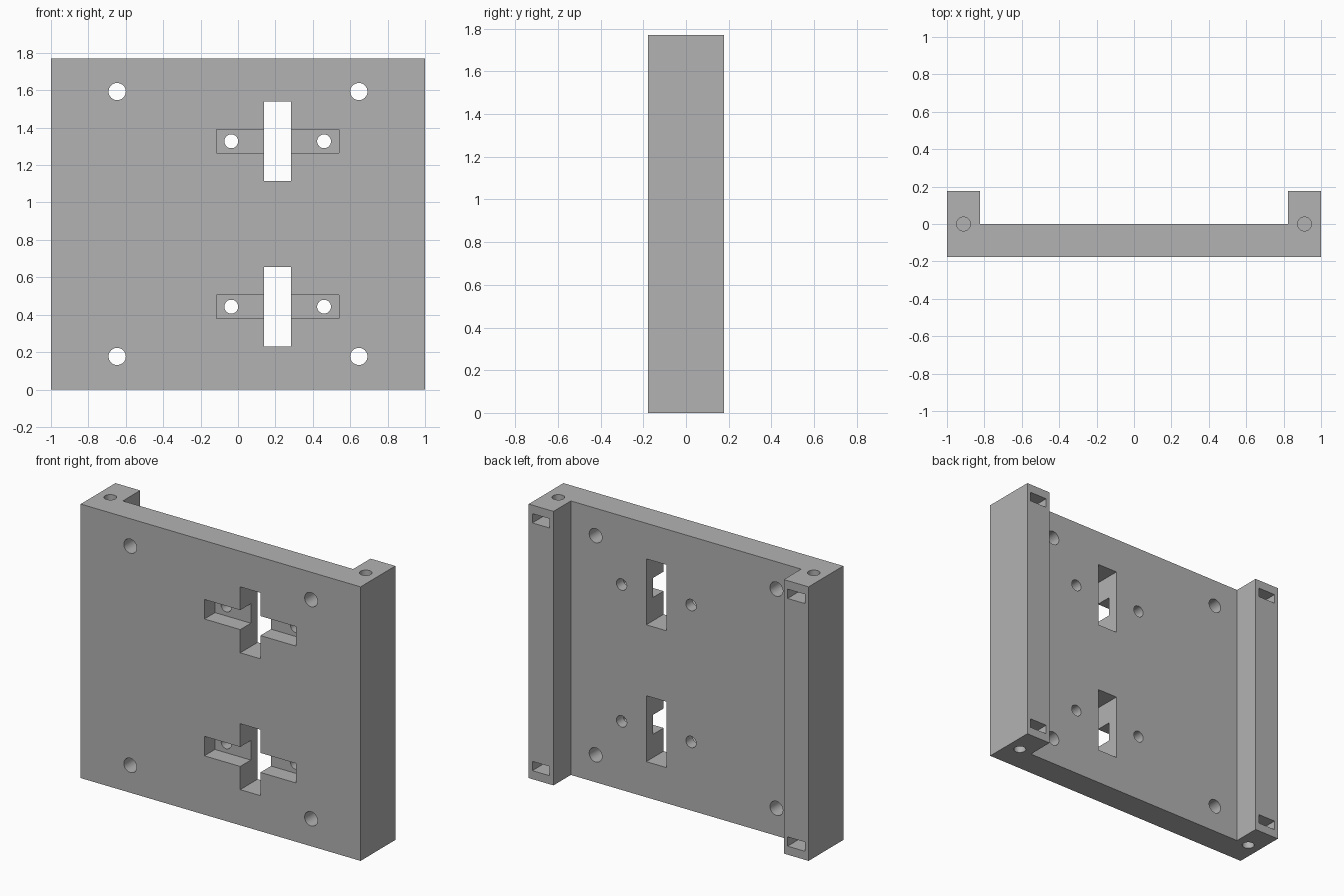
import bpy, bmesh, math
from mathutils import Vector

if "Cube" in bpy.data.objects:
    bpy.data.objects.remove(bpy.data.objects["Cube"], do_unlink=True)

HEIGHT = 1.77
FRONT, WEB, BACK = -0.177, 0.0, 0.177
MID = HEIGHT / 2

grey = bpy.data.materials.new("plain_grey")
grey.use_nodes = True
colour = (0.448, 0.448, 0.448, 1)
grey.diffuse_color = colour
grey.node_tree.nodes["Principled BSDF"].inputs["Base Color"].default_value = colour


def add_mesh(name, bm):
    bmesh.ops.recalc_face_normals(bm, faces=bm.faces)
    mesh = bpy.data.meshes.new(name)
    bm.to_mesh(mesh)
    bm.free()
    mesh.materials.append(grey)
    obj = bpy.data.objects.new(name, mesh)
    bpy.context.collection.objects.link(obj)
    return obj


# Plate with a rail down each side: one U profile drawn upward
bm = bmesh.new()
half = [(1, FRONT), (1, BACK), (0.823, BACK), (0.823, WEB)]
profile = half + [(-x, y) for x, y in reversed(half)]
face = bm.faces.new([bm.verts.new((x, y, 0)) for x, y in profile])
rise = bmesh.ops.extrude_face_region(bm, geom=[face])
bmesh.ops.translate(bm, vec=(0, 0, HEIGHT),
                    verts=[v for v in rise["geom"] if isinstance(v, bmesh.types.BMVert)])
body = add_mesh("mounting_plate", bm)


def cut(cutter):
    """Subtract a cutter from the plate and discard it."""
    cutter.hide_render = True
    mod = body.modifiers.new("cut", "BOOLEAN")
    mod.operation = "DIFFERENCE"
    mod.solver = "EXACT"
    mod.object = cutter
    bpy.context.view_layer.objects.active = body
    bpy.ops.object.modifier_apply(modifier=mod.name)
    bpy.data.objects.remove(cutter, do_unlink=True)


def cut_box(low, high):
    bm = bmesh.new()
    bmesh.ops.create_cube(bm, size=1)
    low, high = Vector(low), Vector(high)
    bmesh.ops.scale(bm, vec=high - low, verts=bm.verts)
    bmesh.ops.translate(bm, vec=(low + high) / 2, verts=bm.verts)
    cut(add_mesh("box_cutter", bm))


def cut_hole(centre, radius, length, along_y=True):
    bm = bmesh.new()
    bmesh.ops.create_cone(bm, cap_ends=True, segments=32, radius1=radius,
                          radius2=radius, depth=length)
    obj = add_mesh("hole_cutter", bm)
    obj.location = centre
    if along_y:
        obj.rotation_euler.x = math.pi / 2
    bpy.context.view_layer.update()
    cut(obj)


for end in (-1, 1):
    # Cross openings: through slot, shallow front recess and two screw holes
    z = MID + end * 0.442
    x = 0.212
    cut_box((x - 0.072, -0.3, z - 0.213), (x + 0.072, 0.1, z + 0.213))
    cut_box((x - 0.328, -0.3, z - 0.063), (x + 0.328, FRONT + 0.108, z + 0.063))
    for side in (-1, 1):
        cut_hole((x + side * 0.248, -0.1, z), 0.037, 0.5)

        # Corner mounting holes
        cut_hole((side * 0.646, -0.1, MID + end * 0.708), 0.046, 0.5)

        # Rail end bores, each crossed by a nut pocket from the back
        rail = side * 0.912
        cut_hole((rail, 0, MID + end * MID), 0.037, 0.708, along_y=False)
        pocket = MID + end * (MID - 0.085)
        cut_box((rail - 0.062, -0.062, pocket - 0.03),
                (rail + 0.062, 0.3, pocket + 0.03))

# Smooth hole walls, sharp edges elsewhere
for obj in bpy.context.selected_objects:
    obj.select_set(False)
body.select_set(True)
bpy.context.view_layer.objects.active = body
bpy.ops.object.shade_smooth_by_angle(angle=math.radians(30))
